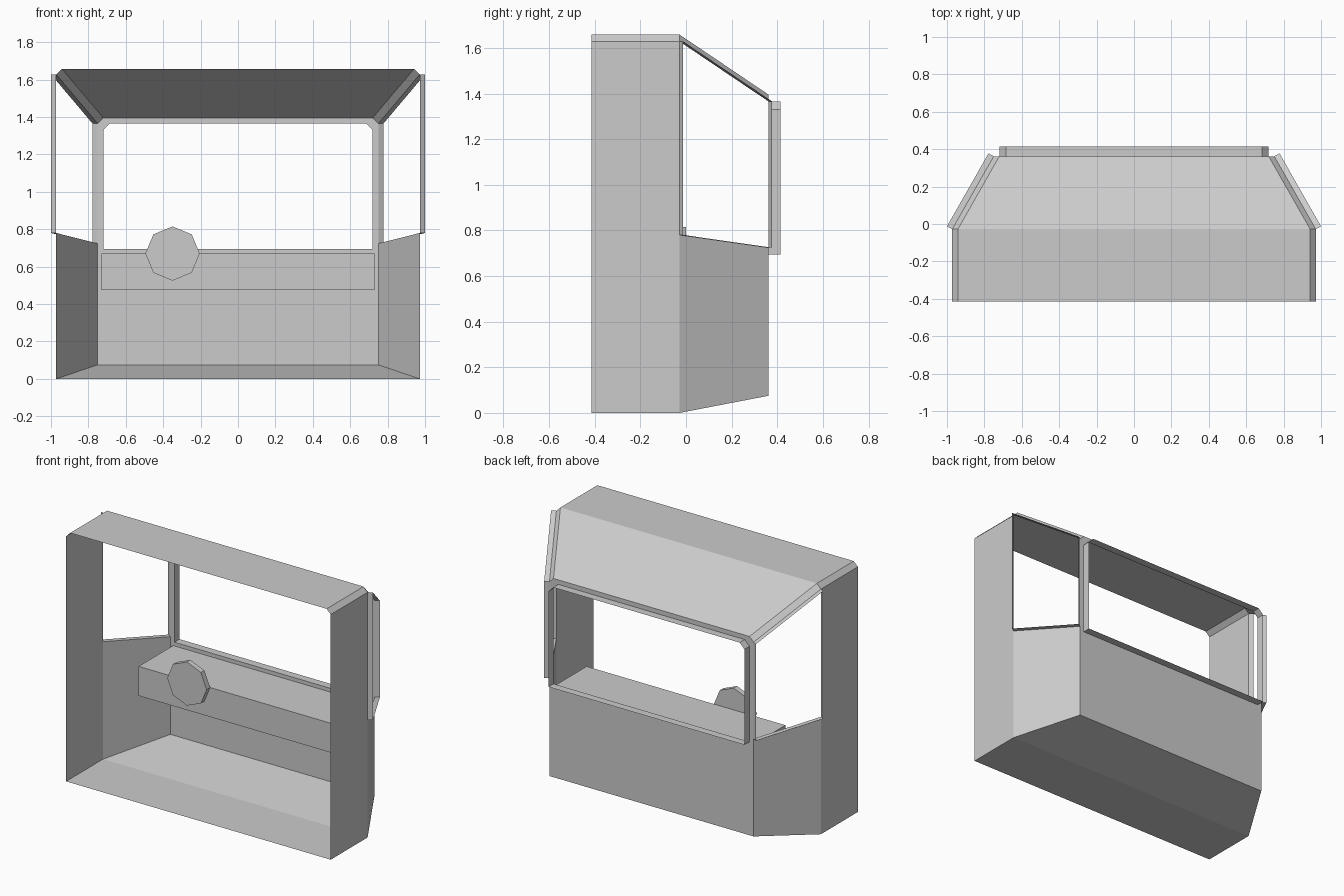
import bpy, bmesh, math
from mathutils import Vector

if "Cube" in bpy.data.objects:
    bpy.data.objects.remove(bpy.data.objects["Cube"])


def add_half(name, faces):
    """Object from right-half faces (lists of points), mirrored to the left."""
    bm = bmesh.new()
    for pts in faces:
        bm.faces.new([bm.verts.new(p) for p in pts])
    bmesh.ops.remove_doubles(bm, verts=bm.verts, dist=1e-4)
    bmesh.ops.recalc_face_normals(bm, faces=bm.faces)
    me = bpy.data.meshes.new(name)
    bm.to_mesh(me)
    bm.free()
    ob = bpy.data.objects.new(name, me)
    bpy.context.collection.objects.link(ob)
    mir = ob.modifiers.new("mirror", 'MIRROR')
    mir.use_axis[0] = True
    mir.merge_threshold = 0.0005
    return ob


def section(y, w, z0, sill, eave, roof):
    """Right half of a cab cross-section, from floor centre to roof centre."""
    xz = [(0, z0), (w, z0), (w, sill), (w, eave), (w - 0.03, roof), (0, roof)]
    return [Vector((x, y, z)) for x, z in xz]


def strip(a, b, skip=()):
    return [[a[i], a[i + 1], b[i + 1], b[i]]
            for i in range(len(a) - 1) if i not in skip]


YB = 0.362
front = section(-0.415, 0.972, 0.0, 0.78, 1.628, 1.658)
middle = section(-0.028, 0.972, 0.0, 0.78, 1.628, 1.658)
back = section(YB, 0.75, 0.075, 0.724, 1.365, 1.395)

# Rear window outline, right half
win = [Vector((x, YB, z)) for x, z in
       [(0, 0.695), (0.72, 0.695), (0.72, 1.33), (0.685, 1.365), (0, 1.365)]]

# Cab shell: straight section, tapered section with side openings, rear wall
shell = strip(front, middle) + strip(middle, back, skip=(2,))
shell += [[back[0], back[1], back[2], win[1], win[0]]]
shell += strip(back[2:], win[1:])
add_half("cab_shell", shell)

# Rear window rim
out = Vector((0, 0.415 - YB, 0))
add_half("rear_window_rim", strip(win, [p + out for p in win]))

# Side window rims, standing out square to the tapered wall
loop = [middle[2], back[2], back[3], middle[3], middle[2]]
d = back[2] - middle[2]
out = Vector((d.y, -d.x, 0)).normalized() * 0.032
add_half("side_window_rims", strip(loop, [p + out for p in loop]))

# Dashboard
bpy.ops.mesh.primitive_cube_add(size=1, location=(0, YB / 2, 0.5725))
dash = bpy.context.object
dash.name = "dashboard"
dash.scale = (1.46, YB, 0.195)

# Steering wheel: eight-sided disc against the dashboard
bpy.ops.mesh.primitive_cylinder_add(vertices=8, radius=0.145, depth=0.036,
                                    location=(-0.35, -0.018, 0.67),
                                    rotation=(math.pi / 2, 0, 0))
bpy.context.object.name = "steering_wheel"
